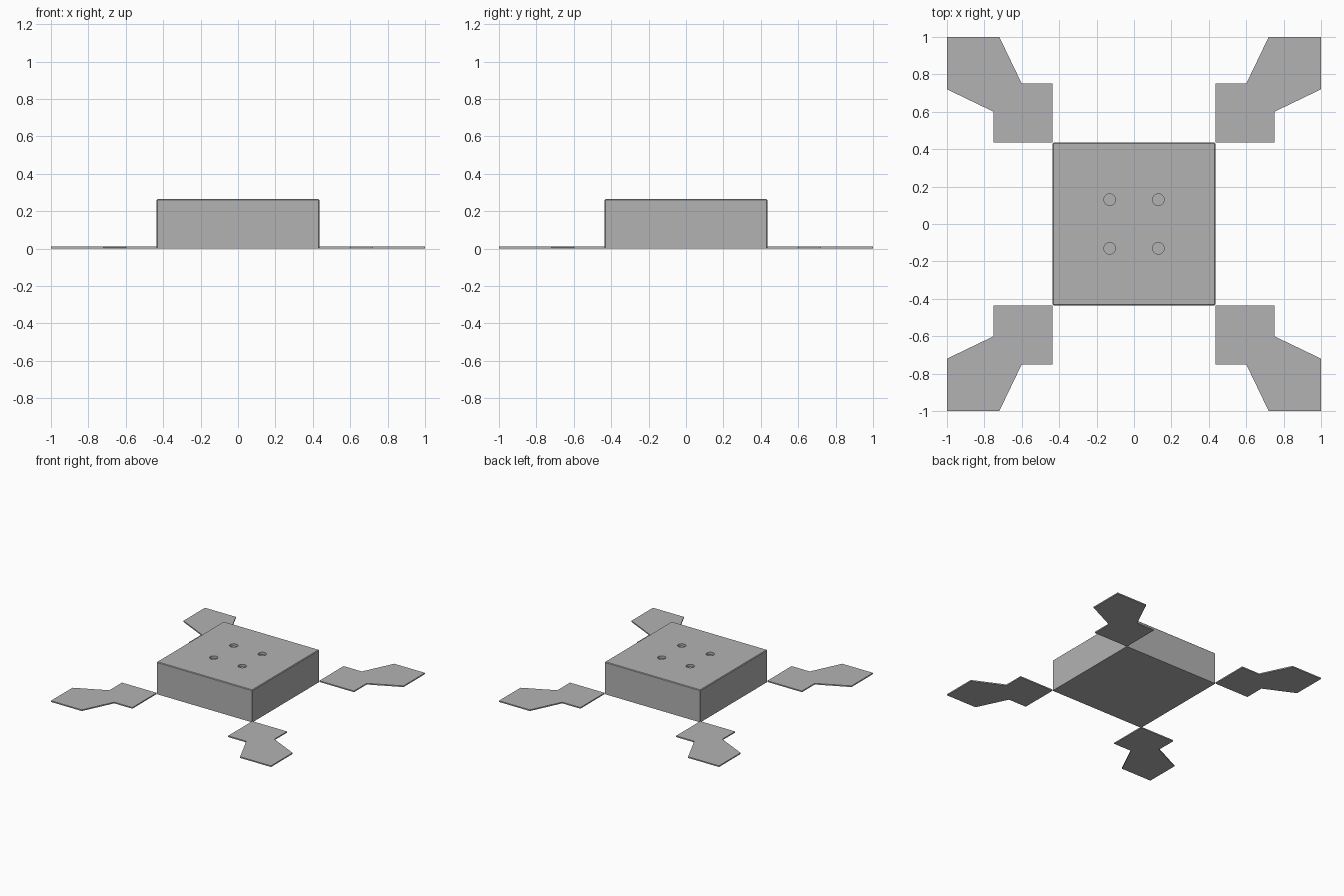
import bpy, bmesh

if "Cube" in bpy.data.objects:
    bpy.data.objects.remove(bpy.data.objects["Cube"])

HALF, HEIGHT = 0.435, 0.265

gray = bpy.data.materials.new("plain_gray")
gray.diffuse_color = (0.45, 0.45, 0.45, 1)
gray.use_nodes = True
gray.node_tree.nodes["Principled BSDF"].inputs["Base Color"].default_value = gray.diffuse_color


def finish(bm, name):
    bmesh.ops.recalc_face_normals(bm, faces=bm.faces)
    mesh = bpy.data.meshes.new(name)
    bm.to_mesh(mesh)
    bm.free()
    mesh.materials.append(gray)
    obj = bpy.data.objects.new(name, mesh)
    bpy.context.collection.objects.link(obj)
    return obj


# Square housing with a slight chamfer on the top and upright edges
bm = bmesh.new()
bmesh.ops.create_cube(bm, size=1)
for v in bm.verts:
    v.co.x *= 2 * HALF
    v.co.y *= 2 * HALF
    v.co.z = (v.co.z + 0.5) * HEIGHT
edges = [e for e in bm.edges if max(v.co.z for v in e.verts) > 0.1]
bmesh.ops.bevel(bm, geom=edges, offset=0.005, segments=1, affect='EDGES')
housing = finish(bm, "housing")

# Four round sockets cut into the top
bm = bmesh.new()
for x in (-0.13, 0.13):
    for y in (-0.13, 0.13):
        made = bmesh.ops.create_cone(bm, cap_ends=True, segments=32,
                                     radius1=0.031, radius2=0.031, depth=0.04)
        bmesh.ops.translate(bm, verts=made["verts"], vec=(x, y, HEIGHT))
cutter = finish(bm, "socket_cutter")
cutter.hide_render = True
cutter.hide_set(True)
cut = housing.modifiers.new("sockets", 'BOOLEAN')
cut.operation = 'DIFFERENCE'
cut.solver = 'EXACT'
cut.object = cutter

# Flat flared foot plate at each corner
OUTLINE = [(HALF, HALF), (0.75, HALF), (0.75, 0.6), (1, 0.72),
           (1, 1), (0.72, 1), (0.6, 0.75), (HALF, 0.75)]
for side, sx in (("left", -1), ("right", 1)):
    for end, sy in (("front", -1), ("back", 1)):
        bm = bmesh.new()
        base = bm.faces.new([bm.verts.new((x * sx, y * sy, 0)) for x, y in OUTLINE])
        top = bmesh.ops.extrude_face_region(bm, geom=[base], use_keep_orig=True)
        bmesh.ops.translate(bm, vec=(0, 0, 0.01),
                            verts=[g for g in top["geom"] if isinstance(g, bmesh.types.BMVert)])
        finish(bm, f"{end}_{side}_foot")
